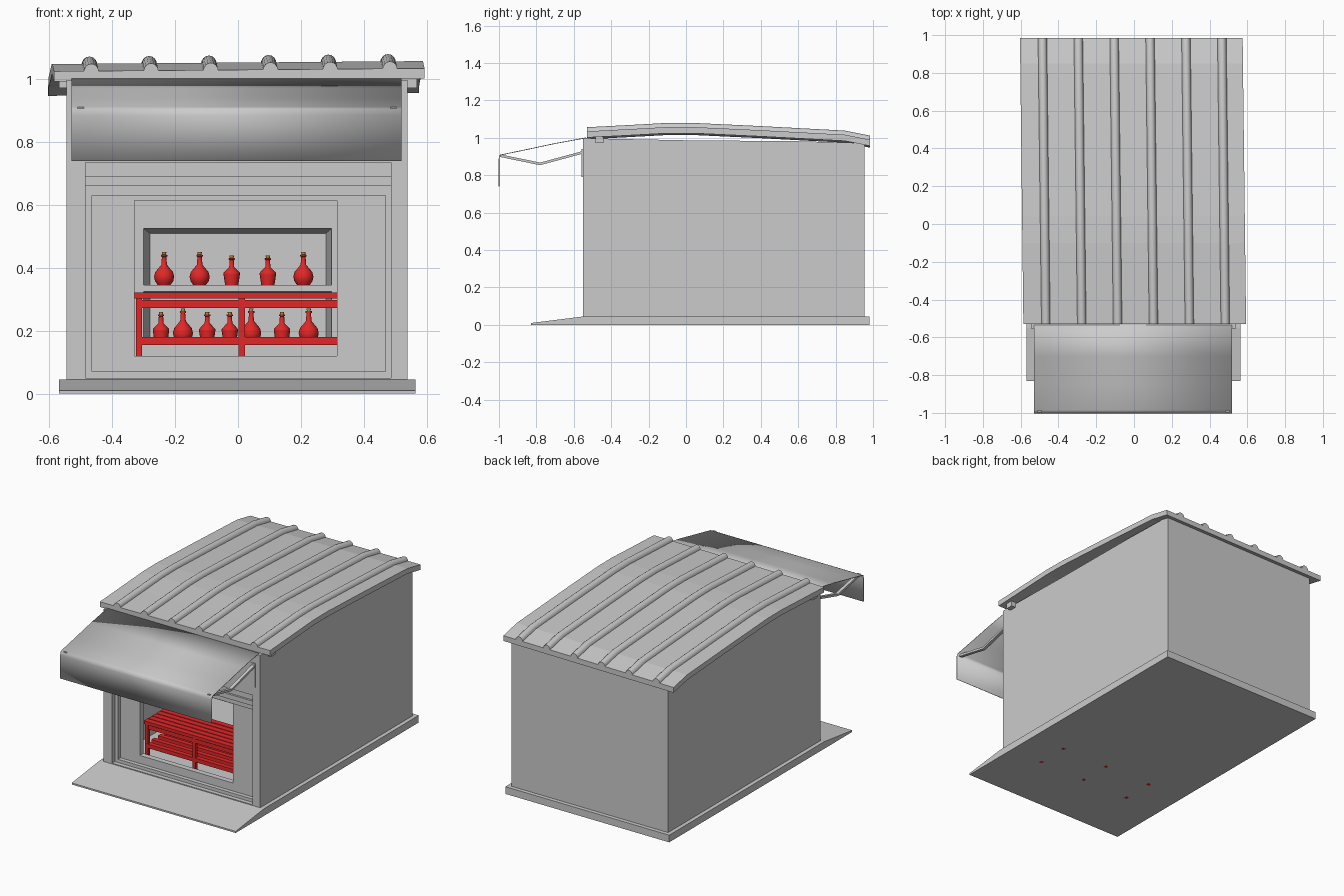
import bpy, bmesh, math
from mathutils import Vector

if "Cube" in bpy.data.objects:
    bpy.data.objects.remove(bpy.data.objects["Cube"])

red = bpy.data.materials.new("red_paint")
red.diffuse_color = (0.75, 0.02, 0.02, 1)
red.use_nodes = True
red.node_tree.nodes["Principled BSDF"].inputs["Base Color"].default_value = red.diffuse_color
cork = bpy.data.materials.new("cork")
cork.diffuse_color = (0.45, 0.3, 0.05, 1)
cork.use_nodes = True
cork.node_tree.nodes["Principled BSDF"].inputs["Base Color"].default_value = cork.diffuse_color


def finish(name, bm, mat=None, smooth=None):
    bmesh.ops.recalc_face_normals(bm, faces=bm.faces[:])
    me = bpy.data.meshes.new(name)
    bm.to_mesh(me)
    bm.free()
    ob = bpy.data.objects.new(name, me)
    bpy.context.collection.objects.link(ob)
    if mat:
        me.materials.append(mat)
    if smooth:
        bpy.ops.object.select_all(action='DESELECT')
        ob.select_set(True)
        bpy.context.view_layer.objects.active = ob
        bpy.ops.object.shade_smooth_by_angle(angle=math.radians(smooth))
    return ob


def loft(name, rings, mat=None, caps=True, closed=True, smooth=None):
    """Skin a list of point rings that all have the same length."""
    bm = bmesh.new()
    vs = [[bm.verts.new(p) for p in r] for r in rings]
    n = len(rings[0])
    for a, b in zip(vs, vs[1:]):
        for i in range(n if closed else n - 1):
            j = (i + 1) % n
            bm.faces.new((a[i], a[j], b[j], b[i]))
    if caps:
        bm.faces.new(vs[0])
        bm.faces.new(vs[-1])
    return finish(name, bm, mat, smooth)


def extrude_x(name, prof, x0, x1, mat=None):
    return loft(name, [[(x, y, z) for y, z in prof] for x in (x0, x1)], mat)


def box(name, x0, x1, y0, y1, z0, z1, mat=None):
    return extrude_x(name, [(y0, z0), (y1, z0), (y1, z1), (y0, z1)], x0, x1, mat)


def rect(x0, x1, z0, z1, y):
    return [(x0, y, z0), (x1, y, z0), (x1, y, z1), (x0, y, z1)]


def frame(name, outer, inner, y0, y1, back_inner=None):
    """Rectangular surround; the hole may taper towards the back."""
    b = back_inner or inner
    rings = [rect(*outer, y0), rect(*inner, y0), rect(*b, y1), rect(*outer, y1), rect(*outer, y0)]
    ob = loft(name, rings, caps=False)
    bm = bmesh.new()
    bm.from_mesh(ob.data)
    bmesh.ops.remove_doubles(bm, verts=bm.verts[:], dist=1e-5)
    bmesh.ops.recalc_face_normals(bm, faces=bm.faces[:])
    bm.to_mesh(ob.data)
    bm.free()
    return ob


# Floor slab with the front ramp
extrude_x("floor_slab", [(-0.83, 0), (0.98, 0), (0.98, 0.045), (-0.55, 0.045), (-0.83, 0.01)], -0.57, 0.565)

# Side and back walls
wall = [(-0.55, 0.045), (0.955, 0.045), (0.955, 0.972), (0.6, 0.982), (0, 0.987), (-0.55, 0.998)]
extrude_x("left_wall", wall, -0.545, -0.525)
extrude_x("right_wall", wall, 0.52, 0.54)
box("back_wall", -0.525, 0.52, 0.935, 0.955, 0.045, 0.972)

# Stepped shop front
frame("front_frame_outer", (-0.545, 0.54, 0.045, 0.998), (-0.485, 0.487, 0.05, 0.735), -0.552, -0.51)
frame("front_frame_middle", (-0.5, 0.5, 0.045, 0.75), (-0.465, 0.47, 0.07, 0.63), -0.525, -0.49)
frame("front_frame_inner", (-0.49, 0.49, 0.05, 0.7), (-0.33, 0.315, 0.12, 0.615), -0.50, -0.465)
box("header_strip", -0.485, 0.487, -0.537, -0.52, 0.66, 0.69)

# Roof sheet, slightly bent and out of square
path = [(-0.53, 1.03), (-0.3, 1.042), (-0.1, 1.053), (0.04, 1.053), (0.4, 1.036), (0.85, 1.012), (0.985, 0.985)]


def skew(x, y, z):
    return (x - 0.012 * y, y, z + 0.008 * x)


roof_prof = path + [(y, z - 0.033) for y, z in reversed(path)]
loft("roof_sheet", [[skew(x, y, z) for y, z in roof_prof] for x in (-0.592, 0.587)])

# Rounded roof ribs
for i in range(6):
    cx = -0.473 + 0.19 * i
    rings = []
    for y, z in path:
        rings.append([skew(cx + 0.024 * math.cos(math.pi * k / 8), y,
                           z - 0.004 + 0.027 * math.sin(math.pi * k / 8)) for k in range(9)])
    loft(f"roof_rib_{i + 1}", rings, smooth=40)
box("roof_front_beam", -0.57, 0.57, -0.485, -0.44, 0.972, 1.005)

# Awning sheet with a hanging front
aw = [(-0.535, 1.0), (-0.7, 0.97), (-0.85, 0.938), (-0.985, 0.91), (-0.997, 0.904), (-1.0, 0.885), (-1.0, 0.74)]
ob = loft("awning", [[(x, y, z) for y, z in aw] for x in (-0.53, 0.52)], caps=False, closed=False, smooth=60)
mod = ob.modifiers.new("thickness", 'SOLIDIFY')
mod.thickness = 0.004
mod.offset = 0

# Folding awning arms with wall brackets
arm = [(-0.55, 0.93), (-0.78, 0.868), (-0.995, 0.912)]
arm_prof = arm + [(y, z - 0.014) for y, z in reversed(arm)]
for side, x in (("left", -0.5), ("right", 0.495)):
    extrude_x(f"awning_arm_{side}", arm_prof, x - 0.01, x + 0.01)
    box(f"awning_bracket_{side}", x - 0.012, x + 0.012, -0.558, -0.55, 0.79, 0.94)

# Red slatted table
for i in range(6):
    y = -0.46 + 0.041 * i
    box(f"table_top_slat_{i + 1}", -0.33, 0.352, y, y + 0.035, 0.302, 0.322, red)
for i in range(4):
    y = -0.455 + 0.063 * i
    box(f"table_shelf_slat_{i + 1}", -0.325, 0.347, y, y + 0.03, 0.155, 0.18, red)
for j, y in enumerate((-0.444, -0.242)):
    box(f"table_apron_{j + 1}", -0.325, 0.347, y - 0.008, y + 0.008, 0.272, 0.297, red)
    for i, x in enumerate((-0.315, 0.012, 0.338)):
        box(f"table_leg_{j + 1}_{i + 1}", x - 0.01, x + 0.01, y - 0.01, y + 0.01, -0.0005, 0.302, red)
for i, x in enumerate((-0.315, 0.012, 0.338)):
    box(f"table_crossbar_{i + 1}", x - 0.009, x + 0.009, -0.45, -0.235, 0.274, 0.302, red)

# Bottle cabinet with two tapered niches
frame("cabinet_upper", (-0.52, 0.515, 0.335, 0.72), (-0.3, 0.298, 0.345, 0.525), 0.72, 0.93, (-0.28, 0.28, 0.345, 0.51))
frame("cabinet_lower", (-0.52, 0.515, 0.045, 0.335), (-0.3, 0.298, 0.165, 0.325), 0.72, 0.93, (-0.28, 0.28, 0.165, 0.318))


# Turned bottles: round flask and tapered decanter
def lathe(name, prof, c, mat):
    n = 16
    rings = [[(c[0] + r * math.cos(2 * math.pi * k / n), c[1] + r * math.sin(2 * math.pi * k / n), c[2] + z)
              for k in range(n)] for r, z in prof]
    return loft(name, rings, mat, smooth=45)


flask = [(0.02, 0), (0.029, 0.013), (0.032, 0.027), (0.028, 0.042), (0.017, 0.055), (0.009, 0.065),
         (0.007, 0.09), (0.01, 0.091), (0.01, 0.096), (0.007, 0.097)]
decanter = [(0.021, 0), (0.026, 0.034), (0.026, 0.039), (0.016, 0.05), (0.008, 0.058),
            (0.007, 0.08), (0.01, 0.081), (0.01, 0.085), (0.007, 0.086)]
rows = {
    "upper": (0.345, [(-0.235, 1), (-0.122, 1), (-0.02, 0), (0.095, 0), (0.208, 1)]),
    "lower": (0.166, [(-0.245, 0), (-0.175, 1), (-0.098, 0), (-0.026, 0), (0.042, 1), (0.14, 0), (0.225, 1)]),
}
for row, (z, items) in rows.items():
    for i, (x, is_round) in enumerate(items):
        prof = flask if is_round else decanter
        lathe(f"bottle_{row}_{i + 1}", prof, (x, 0.8, z), red)
        top = prof[-1][1]
        lathe(f"cork_{row}_{i + 1}", [(0.006, top), (0.007, top + 0.008)], (x, 0.8, z), cork)
